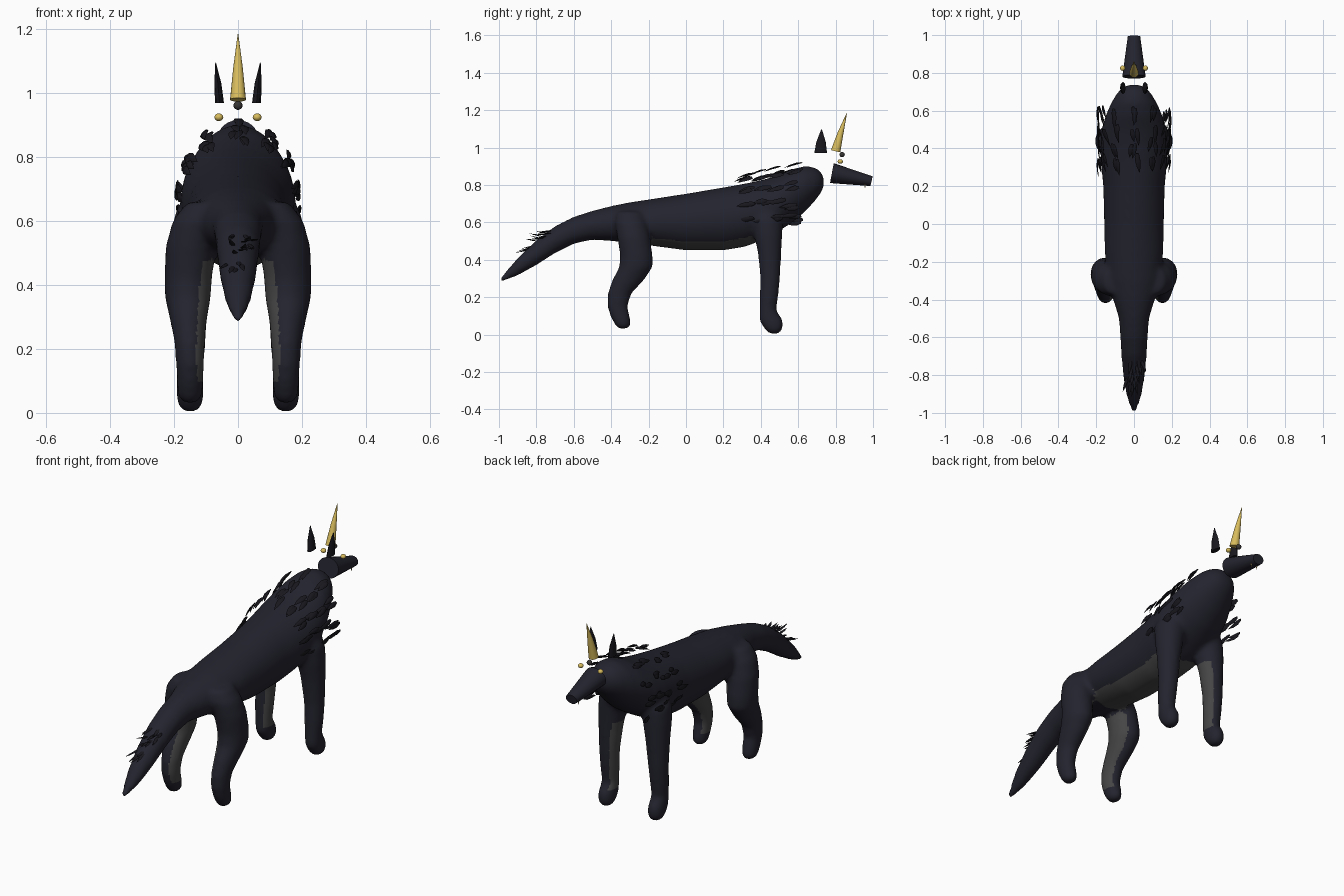
import bpy, bmesh, math, random
from mathutils import Vector

random.seed(4)
cube = bpy.data.objects.get("Cube")
if cube:
    bpy.data.objects.remove(cube, do_unlink=True)


def material(name, r, g, b):
    mat = bpy.data.materials.new(name)
    mat.use_nodes = True
    colour = (r, g, b, 1)
    mat.diffuse_color = colour
    mat.node_tree.nodes["Principled BSDF"].inputs["Base Color"].default_value = colour
    return mat


fur = material("midnight fur", .017, .017, .028)
under = material("grey underside", .06, .06, .06)
hair = material("black hair", .009, .009, .013)
gold = material("gold", .68, .5, .11)
nose_grey = material("nose grey", .04, .035, .035)
bone = material("bone", .6, .45, .2)


def add_loft(bm, rings, sides):
    """Join elliptical rings, each given as centre and two half-axis vectors."""
    loops = []
    for centre, u, v in rings:
        loop = []
        for i in range(sides):
            a = math.tau * i / sides
            point = Vector(centre) + Vector(u) * math.cos(a) + Vector(v) * math.sin(a)
            loop.append(bm.verts.new(point))
        loops.append(loop)
    faces = [bm.faces.new(loops[0]), bm.faces.new(loops[-1][::-1])]
    for low, high in zip(loops, loops[1:]):
        for i in range(sides):
            j = (i + 1) % sides
            faces.append(bm.faces.new((low[j], low[i], high[i], high[j])))
    bmesh.ops.recalc_face_normals(bm, faces=faces)


def finish(name, bm, *mats):
    mesh = bpy.data.meshes.new(name)
    bm.to_mesh(mesh)
    bm.free()
    for mat in mats:
        mesh.materials.append(mat)
    mesh.shade_smooth()
    mesh.set_sharp_from_angle(angle=math.radians(40))
    obj = bpy.data.objects.new(name, mesh)
    bpy.context.scene.collection.objects.link(obj)
    return obj


def loft(name, rings, sides, mat):
    bm = bmesh.new()
    add_loft(bm, rings, sides)
    return finish(name, bm, mat)


def flat_rings(stations, side=1):
    """Horizontal rings from x, y, z, half width, half depth."""
    return [((side * x, y, z), (rx, 0, 0), (0, ry, 0)) for x, y, z, rx, ry in stations]


def ball(name, centre, radius, mat):
    bm = bmesh.new()
    bmesh.ops.create_uvsphere(bm, u_segments=16, v_segments=10, radius=radius)
    obj = finish(name, bm, mat)
    obj.location = centre
    return obj


# Torso and tail: y, top, bottom, half width
torso = [(-1, .295, .28, .008), (-.97, .33, .287, .022), (-.9, .41, .315, .042),
         (-.8, .505, .37, .058), (-.7, .58, .435, .067), (-.6, .63, .485, .073),
         (-.5, .662, .507, .08), (-.4, .687, .5, .11), (-.3, .707, .49, .14),
         (-.15, .73, .47, .155), (0, .753, .45, .158), (.2, .787, .45, .163),
         (.32, .808, .47, .175), (.42, .83, .51, .18), (.5, .855, .555, .172),
         (.57, .885, .6, .152), (.64, .902, .66, .122), (.69, .893, .715, .092),
         (.72, .872, .755, .065), (.737, .84, .79, .03)]
front_leg = [(.1, .42, .68, .07, .08), (.122, .435, .61, .08, .085),
             (.135, .44, .53, .072, .075), (.142, .447, .43, .062, .062),
             (.148, .45, .3, .052, .053), (.15, .443, .2, .047, .05),
             (.15, .438, .13, .043, .045), (.15, .455, .075, .043, .065),
             (.15, .468, .035, .042, .052), (.15, .472, .004, .026, .028)]
hind_leg = [(.1, -.3, .66, .06, .07), (.13, -.295, .6, .075, .085),
            (.148, -.28, .52, .079, .088), (.156, -.265, .42, .075, .087),
            (.157, -.268, .36, .072, .09), (.155, -.31, .29, .058, .085),
            (.151, -.355, .22, .048, .064), (.15, -.367, .15, .044, .054),
            (.15, -.35, .09, .042, .052), (.15, -.337, .05, .038, .042),
            (.15, -.337, .03, .02, .025)]
bm = bmesh.new()
add_loft(bm, [((0, y, (top + low) / 2), (w, 0, 0), (0, 0, (top - low) / 2))
              for y, top, low, w in torso], 32)
for side in (-1, 1):
    for leg in (front_leg, hind_leg):
        add_loft(bm, flat_rings(leg, side), 24)
body = finish("body_legs_and_tail", bm, fur, under)

# Fuse the parts into one soft skin
remesh = body.modifiers.new("Fuse", 'REMESH')
remesh.mode = 'VOXEL'
remesh.voxel_size = .013
soften = body.modifiers.new("Soften", 'SMOOTH')
soften.factor = .5
soften.iterations = 8
graph = bpy.context.evaluated_depsgraph_get()
skin = bpy.data.meshes.new_from_object(body.evaluated_get(graph))
body.modifiers.clear()
body.data = skin
skin.materials.clear()
skin.materials.append(fur)
skin.materials.append(under)

# Grey belly and inner legs
for face in skin.polygons:
    c, n = face.center, face.normal
    inner = .1 < c.z < .48 and n.x * c.x < 0 and abs(n.x) > .55 and abs(c.x) > .05
    belly = n.z < -.72 and -.22 < c.y < .38 and .42 < c.z < .53 and abs(c.x) < .13
    face.material_index = 1 if inner or belly else 0
skin.shade_smooth()

# Muzzle, a tapered tube pointing slightly down
loft("muzzle", [((0, .78, .863), (.062, 0, 0), (0, .01, .053)),
                ((0, .992, .82), (.033, 0, 0), (0, .006, .026))], 24, fur)
ball("nose", (0, .835, .962), .014, nose_grey)

# Horn
loft("horn", [((0, .8, .98), (.025, 0, 0), (0, .025, -.006)),
              ((0, .827, 1.08), (.015, 0, 0), (0, .015, -.004)),
              ((0, .86, 1.185), (.001, 0, 0), (0, .001, 0))], 16, gold)

# Paired head parts
for side, label in ((1, "left"), (-1, "right")):
    loft(label + "_ear", flat_rings([(.058, .72, .97, .014, .034),
                                     (.063, .722, 1.03, .011, .025),
                                     (.07, .725, 1.097, .001, .002)], side), 8, hair)
    eye = ball(label + "_eye", (side * .06, .825, .925), .014, gold)
    eye.scale.z = .85
    loft(label + "_fang", flat_rings([(.018, .957, .81, .005, .005),
                                      (.018, .957, .783, .001, .001)], side), 8, bone)


def add_blade(bm, root, direction, normal, length, width, sag):
    """A curved leaf-shaped lock of hair."""
    d = Vector(direction).normalized()
    across = d.cross(Vector(normal)).normalized()
    up = across.cross(d)
    rings = []
    for t, scale in ((0, .5), (.3, 1), (.65, .75), (1, .04)):
        centre = Vector(root) + d * length * t - up * sag * t * t
        rings.append((centre, across * width * scale, up * width * .35 * scale))
    add_loft(bm, rings, 6)


# Mane locks in rows around the neck
bm = bmesh.new()
for y in (.36, .44, .52, .61):
    height = .18 + .22 * (y - .34)
    for degrees in (-105, -85, -60, -32, 0, 32, 60, 85, 105):
        for copy in range(2):
            a = math.radians(degrees + random.uniform(-6, 6))
            out = Vector((math.sin(a), 0, math.cos(a)))
            root = (.192 * out.x, y + random.uniform(-.02, .02), .68 + height * out.z)
            heading = (random.uniform(-.2, .2), -1, -.15)
            add_blade(bm, root, heading, out, random.uniform(.07, .1), .014, .015)
finish("mane", bm, hair)

# Tail tuft
bm = bmesh.new()
for i in range(18):
    x, y = random.uniform(-.04, .04), random.uniform(-.84, -.71)
    root = (x, y, .575 + .9 * (y + .71) - abs(x) * .6)
    heading = (x * 10, -1, random.uniform(-.45, .15))
    add_blade(bm, root, heading, (0, 0, 1), random.uniform(.06, .09), .009, -.008)
finish("tail_tuft", bm, hair)
